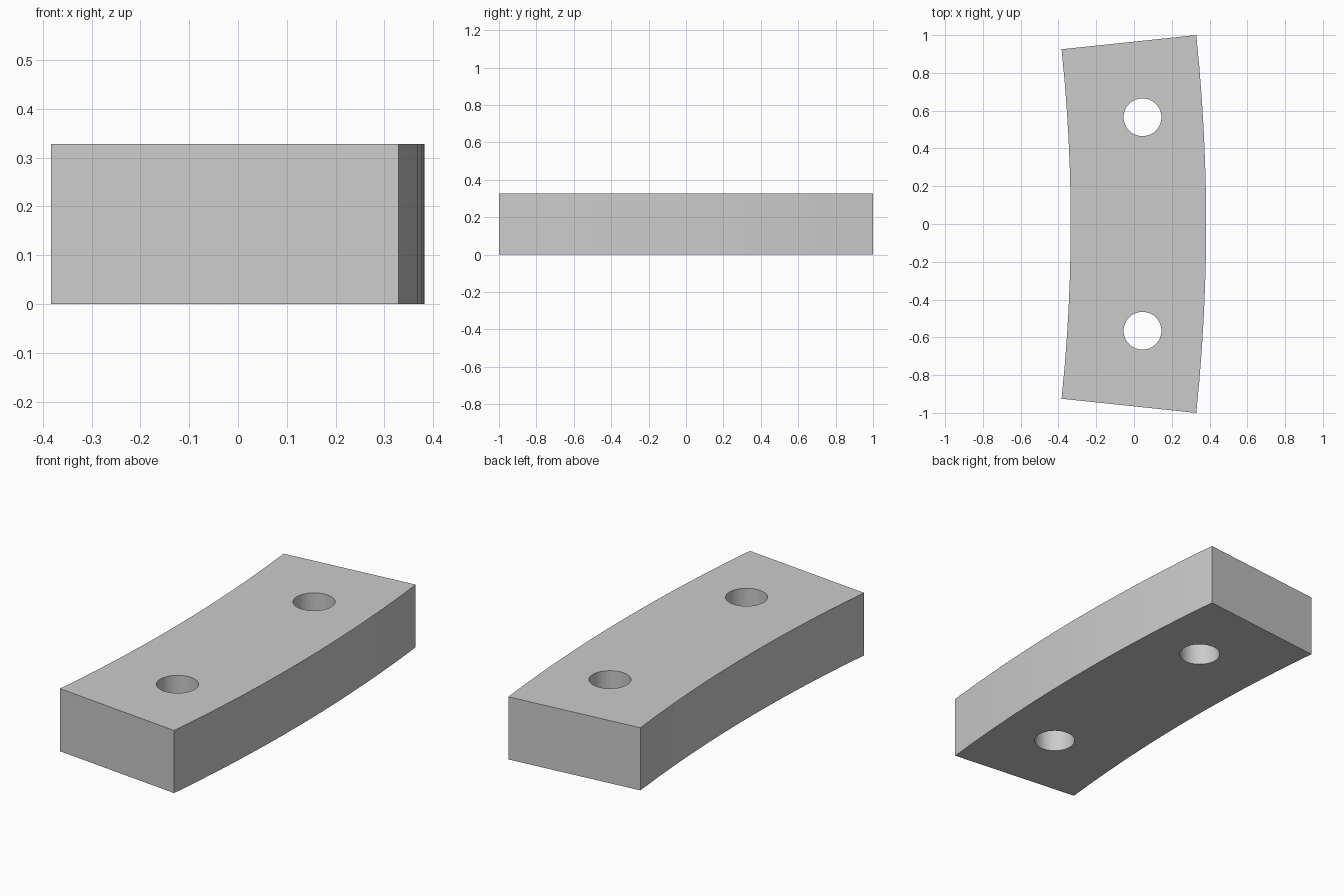
import bpy
import bmesh
from math import sin, cos, pi, radians

cube = bpy.data.objects.get("Cube")
if cube:
    bpy.data.objects.remove(cube, do_unlink=True)

OUTER_R, INNER_R = 9.567, 8.85
HALF_ANGLE = radians(6)
CENTRE_X = 0.382 - OUTER_R
HEIGHT = 0.328
SEGMENTS = 12
HOLE_X, HOLE_Y, HOLE_R, HOLE_SIDES = 0.045, 0.565, 0.1, 48


def arc(radius, cx, cy, start, end, steps):
    """Points along an arc, both ends included."""
    angles = [start + (end - start) * i / steps for i in range(steps + 1)]
    return [(cx + radius * cos(a), cy + radius * sin(a), 0) for a in angles]


def add_loop(bm, points):
    verts = [bm.verts.new(p) for p in points]
    return [bm.edges.new((v, verts[i - 1])) for i, v in enumerate(verts)]


# Grey material
grey = bpy.data.materials.new("Grey")
grey.use_nodes = True
colour = (0.6, 0.6, 0.6, 1)
grey.diffuse_color = colour
grey.node_tree.nodes["Principled BSDF"].inputs["Base Color"].default_value = colour

# Curved outline with a round hole towards each end
bm = bmesh.new()
outline = arc(OUTER_R, CENTRE_X, 0, -HALF_ANGLE, HALF_ANGLE, SEGMENTS)
outline += arc(INNER_R, CENTRE_X, 0, HALF_ANGLE, -HALF_ANGLE, SEGMENTS)
edges = add_loop(bm, outline)
for side in (-1, 1):
    edges += add_loop(bm, arc(HOLE_R, HOLE_X, side * HOLE_Y, 0, 2 * pi, HOLE_SIDES)[:-1])
bmesh.ops.triangle_fill(bm, edges=edges, use_beauty=True, normal=(0, 0, 1))

# Raise the outline into a solid block
raised = bmesh.ops.extrude_face_region(bm, geom=bm.faces[:], use_keep_orig=True)
top = [g for g in raised["geom"] if isinstance(g, bmesh.types.BMVert)]
bmesh.ops.translate(bm, verts=top, vec=(0, 0, HEIGHT))
bmesh.ops.recalc_face_normals(bm, faces=bm.faces[:])

mesh = bpy.data.meshes.new("curved_block")
bm.to_mesh(mesh)
bm.free()
mesh.materials.append(grey)
block = bpy.data.objects.new("curved_block", mesh)
bpy.context.collection.objects.link(block)
